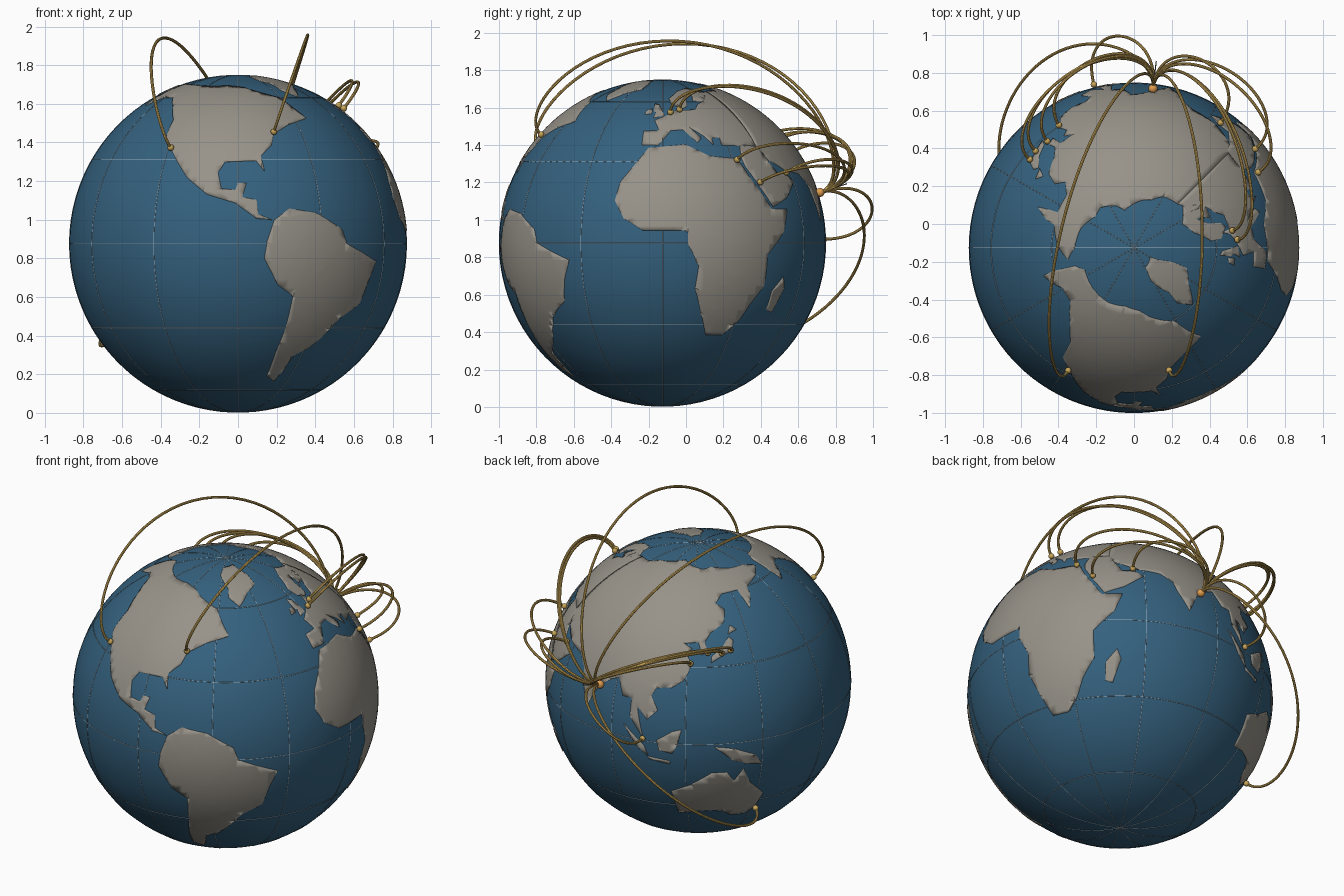
import bpy, bmesh, math
from mathutils import Vector

if "Cube" in bpy.data.objects:
    bpy.data.objects.remove(bpy.data.objects["Cube"])

R = 0.873
C = Vector((0, -0.126, 0.876))


def material(name, rgb):
    m = bpy.data.materials.new(name)
    m.diffuse_color = (*rgb, 1)
    m.use_nodes = True
    m.node_tree.nodes["Principled BSDF"].inputs["Base Color"].default_value = m.diffuse_color
    return m


OCEAN = material("ocean_blue", (0.035, 0.12, 0.21))
LAND = material("land_stone", (0.31, 0.29, 0.25))
GOLD = material("gold", (0.58, 0.38, 0.10))
ORANGE = material("orange", (0.75, 0.34, 0.08))
LINE = material("pale_line", (0.35, 0.45, 0.52))
DARK = material("dark_metal", (0.10, 0.09, 0.08))


def direction(lon, lat):
    a, b = math.radians(lon), math.radians(lat)
    return Vector((math.cos(b) * math.cos(a), math.cos(b) * math.sin(a), math.sin(b)))


def smooth(ob, mat):
    ob.data.materials.clear()
    ob.data.materials.append(mat)
    bpy.ops.object.select_all(action='DESELECT')
    ob.select_set(True)
    bpy.context.view_layer.objects.active = ob
    bpy.ops.object.shade_smooth_by_angle(angle=math.radians(35))


def ball(name, pos, r, mat, seg=20):
    bpy.ops.mesh.primitive_uv_sphere_add(segments=seg, ring_count=seg // 2, radius=r, location=pos)
    ob = bpy.context.object
    ob.name = name
    smooth(ob, mat)


def tubes(name, paths, r, mat, cyclic=False):
    cu = bpy.data.curves.new(name, 'CURVE')
    cu.dimensions = '3D'
    cu.bevel_depth = r
    cu.bevel_resolution = 2
    cu.use_fill_caps = True
    for pts in paths:
        s = cu.splines.new('POLY')
        s.points.add(len(pts) - 1)
        for p, co in zip(s.points, pts):
            p.co = (*co, 1)
        s.use_cyclic_u = cyclic
    ob = bpy.data.objects.new(name, cu)
    bpy.context.collection.objects.link(ob)
    bpy.ops.object.select_all(action='DESELECT')
    ob.select_set(True)
    bpy.context.view_layer.objects.active = ob
    bpy.ops.object.convert(target='MESH')
    smooth(bpy.context.object, mat)


def land(name, outline):
    """Flat lon/lat outline, sliced into a fine grid, wrapped on the sphere and thickened."""
    bm = bmesh.new()
    f = bm.faces.new([bm.verts.new((lon, lat, 0)) for lon, lat in outline])
    f.normal_update()
    if f.normal.z < 0:
        f.normal_flip()
    bmesh.ops.triangulate(bm, faces=bm.faces[:])
    for axis in (0, 1):
        lo = min(p[axis] for p in outline)
        hi = max(p[axis] for p in outline)
        no = Vector((1 - axis, axis, 0))
        for k in range(math.floor(lo / 3) + 1, math.ceil(hi / 3)):
            bmesh.ops.bisect_plane(bm, geom=bm.verts[:] + bm.edges[:] + bm.faces[:],
                                   plane_co=no * (k * 3), plane_no=no)
    for v in bm.verts:
        v.co = C + direction(v.co.x, v.co.y) * R * 1.005
    me = bpy.data.meshes.new(name)
    bm.to_mesh(me)
    bm.free()
    ob = bpy.data.objects.new(name, me)
    bpy.context.collection.objects.link(ob)
    smooth(ob, LAND)
    mod = ob.modifiers.new("thickness", 'SOLIDIFY')
    mod.thickness = 0.012
    mod.offset = -1


# ocean ball and 30 degree graticule
ball("ocean", C, R, OCEAN, 128)
ring = range(0, 360, 4)
tubes("meridians", [[C + direction(lon, a) * R for a in ring] for lon in range(0, 180, 30)],
      0.002, LINE, True)
tubes("parallels", [[C + direction(a, lat) * R for a in ring] for lat in range(-60, 61, 30)],
      0.002, LINE, True)

# continents and islands
land("north_america", [
    (-164, 60), (-163, 68), (-156, 71), (-135, 69.5), (-115, 68.5), (-98, 69), (-85, 67.5), (-77, 64.5),
    (-61, 59.5), (-56, 52), (-53, 48), (-65, 45), (-70, 42.5), (-74, 40.5), (-76, 35.5), (-81, 31.5),
    (-80, 25.5), (-83, 29.5), (-95, 29), (-97.5, 25), (-96, 19), (-91, 18.5), (-90, 21), (-87, 21),
    (-88.5, 16), (-83.5, 15), (-83, 10), (-78, 8), (-84, 9), (-91, 14), (-101, 17), (-109, 23),
    (-118, 33.5), (-123, 38), (-124, 47), (-131, 54), (-140, 60), (-150, 60.5), (-158, 57), (-163, 55)])
land("greenland", [(-30, 83.5), (-20, 76), (-21, 70), (-33, 67), (-44, 60.5), (-52, 65), (-52, 70),
                   (-63, 77), (-60, 82)])
land("south_america", [
    (-77.5, 8), (-72, 12), (-62, 10.5), (-52, 5), (-50, 0), (-44, -2.5), (-35, -6), (-38, -13), (-40, -21),
    (-48, -26), (-54, -34), (-58, -38), (-65, -42), (-66, -48), (-69, -54.5), (-74, -51), (-73, -40),
    (-71, -30), (-70, -18), (-76, -14), (-81, -5), (-80, 1)])
land("africa", [
    (-6, 35.5), (10, 37), (20, 32), (32, 31), (36, 23), (43, 12), (51, 12), (48, 4), (40, -4), (40, -15),
    (35, -22), (32, -28), (26, -34), (18.5, -34), (15, -25), (12, -16), (13, -8), (9, 0), (9, 4.5),
    (-7, 4.5), (-14, 9), (-17.5, 15), (-16, 22), (-10, 30)])
land("madagascar", [(49, -12), (50.5, -16), (47, -25), (44, -24), (44.5, -17)])
land("arabia", [(48, 30), (51, 25), (56, 25), (59.5, 22), (52, 16), (44, 12.8), (39, 21), (35, 28),
                (34.5, 31), (36, 37), (46, 36)])
land("europe", [
    (-9, 37), (-9, 43), (-1.5, 43.5), (-4, 48.5), (2, 51), (8, 54), (10, 57.5), (11, 54), (20, 54.5),
    (24, 58), (30, 60), (33, 67), (41, 67), (45, 68), (45, 36), (36, 36.5), (27, 37), (27, 40.5),
    (23, 40), (23, 37), (19.5, 41), (13, 45.5), (18, 40), (16, 38), (10, 44), (4, 43.5), (0, 39), (-2, 36.8)])
land("scandinavia", [(30, 60), (22, 60.5), (25, 65.5), (18, 62), (16, 57), (13, 55.5), (6, 58), (5, 62),
                     (14, 68), (26, 71), (41, 67)])
land("asia", [
    (45, 68), (60, 69), (70, 72), (80, 73), (104, 76.5), (113, 74), (130, 71.5), (141, 72.5), (160, 70),
    (180, 69), (190, 66), (178, 62.5), (164, 60), (162, 56), (157, 51), (155.5, 57), (155, 59.5),
    (142, 59), (136, 55), (141, 52), (139, 47), (131, 43), (128, 39.5), (129.3, 36), (126.5, 34.5),
    (125, 39.5), (118, 39), (122, 37), (119.5, 35), (122, 31), (119, 25), (114, 22), (108, 21.5),
    (106, 18), (109, 13), (105, 9), (100.5, 13.5), (103.5, 1.5), (98, 9), (98, 16), (94, 16), (91, 22.5),
    (87, 21), (82, 16.5), (80, 13), (77.5, 8), (73, 17), (72, 21), (67, 25), (57, 26.5), (50, 30),
    (45, 33)])
land("british_isles", [(-5, 50), (1, 51.2), (0, 53.5), (-2, 57.5), (-5, 58.5), (-5, 54), (-3.5, 53)])
land("ireland", [(-10, 52), (-6, 52.3), (-6, 55), (-9, 54.5)])
land("japan", [(130.5, 31.5), (136, 34), (140.5, 35.5), (142, 39.5), (140, 41), (136, 37), (131, 34)])
land("north_japan", [(140, 42), (145, 43.5), (141.8, 45.5)])
land("borneo", [(109, 1), (115, 5), (118.5, 6), (117, 0), (115, -4), (110, -3)])
land("sumatra", [(95.5, 5.5), (104, -2), (105.5, -6), (101, -2.5)])
land("java", [(105.5, -6.3), (114, -7.3), (114, -8.6), (106, -7.3)])
land("new_guinea", [(131, -1), (138, -2), (147, -6), (150, -10.5), (143, -9), (138, -7)])
land("australia", [
    (114, -22), (122, -18), (130, -12.5), (136, -12.5), (139, -17), (142.5, -11.5), (146, -19), (153, -26),
    (151, -34), (147, -38), (140, -37.5), (135, -33), (124, -33.5), (116, -35)])

# route hub on the east coast of the subcontinent with a thin pin
HUB = direction(83.2, 17.7)
ball("hub_marker", C + HUB * R * 1.02, 0.024, ORANGE)
tubes("hub_pin", [[C + HUB * R, C + HUB * R * 1.195]], 0.003, DARK)

# destinations: lon, lat, arc height
ports = [(103.8, 1.3, .285), (121.5, 31.2, .28), (129.1, 35.2, .28), (135.5, 34.7, .28),
         (139.7, 35.6, .28), (55.3, 25.2, .285), (39.2, 21.5, .285), (31.3, 30.1, .28),
         (10, 53.5, .275), (4.5, 51.9, .275), (-74, 40.7, .29), (-118.2, 34, .285), (151.2, -33.9, .265)]
for i, (lon, lat, h) in enumerate(ports, 1):
    d = direction(lon, lat)
    ang = HUB.angle(d)
    path = []
    for k in range(49):
        t = k / 48
        u = t * t * (3 - 2 * t)
        p = (HUB * math.sin((1 - u) * ang) + d * math.sin(u * ang)) / math.sin(ang)
        path.append(C + p * R * (1.02 + h * 4 * t * (1 - t)))
    tubes(f"route_arc_{i}", [path], 0.008, GOLD)
    ball(f"port_marker_{i}", C + d * R * 1.02, 0.017, GOLD)
